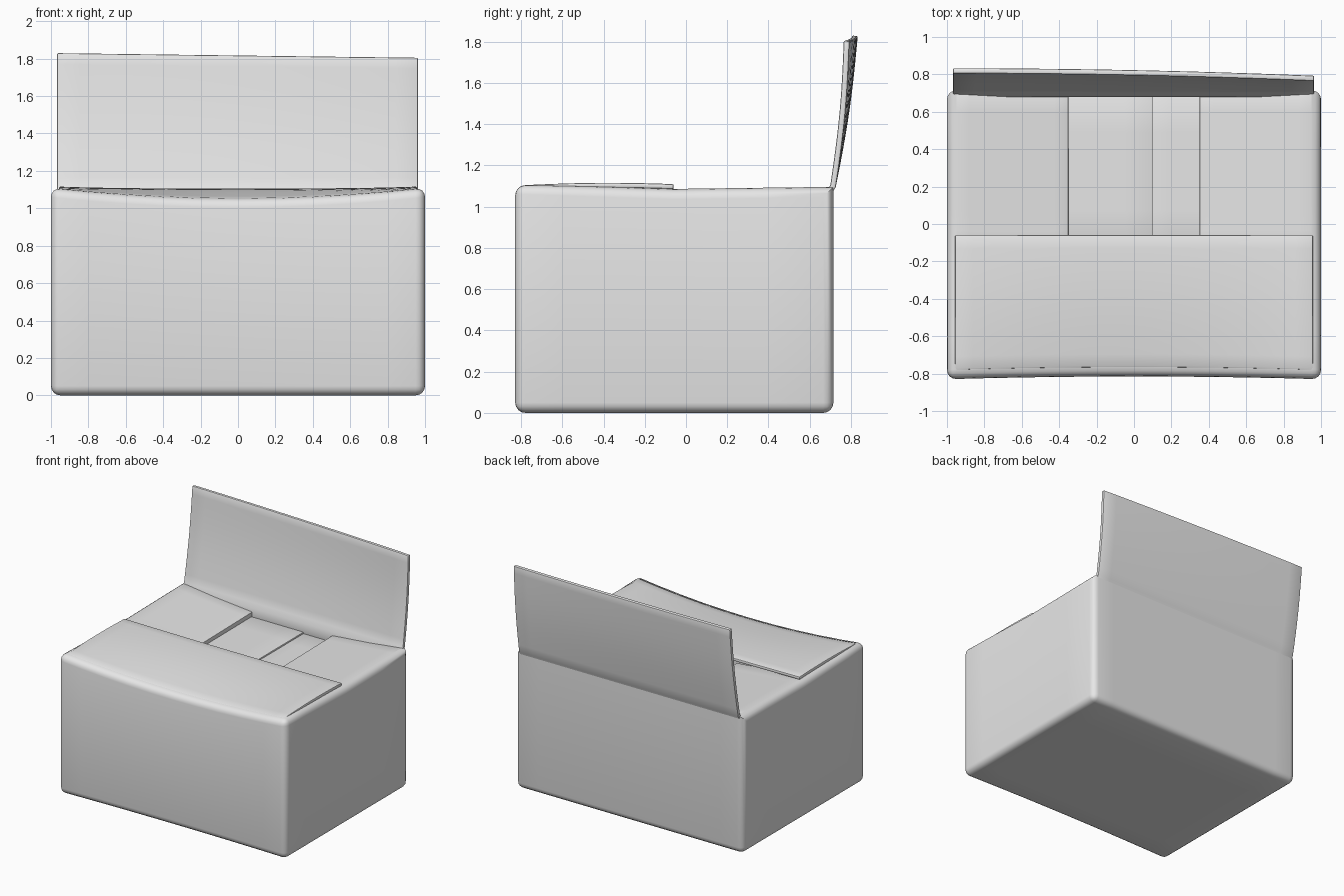
import bpy, bmesh, math

if "Cube" in bpy.data.objects:
    bpy.data.objects.remove(bpy.data.objects["Cube"])

grey = bpy.data.materials.new("plain grey")
grey.diffuse_color = (0.8, 0.8, 0.8, 1)
grey.use_nodes = True
grey.node_tree.nodes["Principled BSDF"].inputs["Base Color"].default_value = grey.diffuse_color

FRONT, BACK, TOP = -0.83, 0.715, 1.11


def clamp(v):
    return max(0.0, min(1.0, v))


def finish(name, bm, thickness=0):
    """Turn a bmesh into a smooth-shaded object, optionally thickened."""
    mesh = bpy.data.meshes.new(name)
    bm.to_mesh(mesh)
    bm.free()
    obj = bpy.data.objects.new(name, mesh)
    bpy.context.collection.objects.link(obj)
    mesh.materials.append(grey)
    bpy.ops.object.select_all(action='DESELECT')
    obj.select_set(True)
    bpy.context.view_layer.objects.active = obj
    if thickness:
        solid = obj.modifiers.new("thickness", 'SOLIDIFY')
        solid.thickness = thickness
        solid.offset = -1
        bevel = obj.modifiers.new("soft edge", 'BEVEL')
        bevel.width = 0.007
        bevel.segments = 2
        bevel.limit_method = 'ANGLE'
        bevel.angle_limit = math.radians(50)
        bpy.ops.object.convert(target='MESH')
    bpy.ops.object.shade_smooth_by_angle(angle=math.radians(40))
    return obj


def panel(name, nu, nv, surface, thickness=0.025):
    """Thick sheet from a surface function of u, v in 0..1."""
    bm = bmesh.new()
    rows = [[bm.verts.new(surface(i / nu, j / nv)) for i in range(nu + 1)]
            for j in range(nv + 1)]
    for j in range(nv):
        for i in range(nu):
            bm.faces.new((rows[j][i], rows[j][i + 1],
                          rows[j + 1][i + 1], rows[j + 1][i]))
    return finish(name, bm, thickness)


def rim_height(y):
    """Height of the side rim, dipping behind the front flap."""
    if y < -0.06:
        return TOP - 0.024 * clamp((y + 0.78) / 0.72)
    return 1.086 + 0.010 * clamp((y + 0.06) / 0.75)


def bow(x):
    return max(0.0, 1 - x * x)


# Box body: rounded walls and floor, open at the top
bm = bmesh.new()
bmesh.ops.create_cube(bm, size=1)
for v in bm.verts:
    v.co = (v.co.x * 2, (FRONT + BACK) / 2 + v.co.y * (BACK - FRONT),
            (v.co.z + 0.5) * TOP)
hinge = [e for e in bm.edges
         if all(v.co.y > 0.5 and v.co.z > 1 for v in e.verts)]
bmesh.ops.bevel(bm, geom=[e for e in bm.edges if e not in hinge], offset=0.05,
                segments=4, profile=0.5, affect='EDGES')
lid_face = [f for f in bm.faces
            if f.normal.z > 0.99 and f.calc_center_median().z > 1]
bmesh.ops.delete(bm, geom=lid_face, context='FACES')
for axis, cuts in ((0, [-0.8 + 0.2 * i for i in range(9)]),
                   (1, [-0.6, -0.4, -0.2, -0.06, 0.1, 0.4])):
    for c in cuts:
        co, no = [0, 0, 0], [0, 0, 0]
        co[axis], no[axis] = c, 1
        bmesh.ops.bisect_plane(bm, geom=bm.verts[:] + bm.edges[:] + bm.faces[:],
                               plane_co=co, plane_no=no)
for v in bm.verts:
    x, y, z = v.co
    if z > 1:
        v.co.z += rim_height(y) - TOP - 0.056 * bow(x) * clamp((-0.5 - y) / 0.26)
    if y < -0.75:
        v.co.y += 0.015 * bow(x)
finish("box_body", bm)


# Front flap, folded shut and sagging towards the front edge
def front_surface(u, t):
    x = -0.957 + 1.914 * u
    y0 = -0.782 + 0.015 * bow(x)
    z = (TOP - bow(x) * (0.05 * (1 - t) ** 1.5 + 0.006)
         + 0.008 * math.sin(math.pi * t))
    return x, y0 + (-0.06 - y0) * t, z


panel("front_flap", 20, 10, front_surface, 0.024)


# Side flaps, sloping down towards the middle
def side_surface(side):
    def surface(u, t):
        a, y = 0.35 + 0.607 * u, -0.14 + 0.84 * t
        if side < 0:
            a = 0.957 - 0.607 * u
        drop = 0.056 * (0.957 - a) / 0.607
        return side * a, y, rim_height(max(y, -0.05)) - drop
    return surface


for label, side in (("left", -1), ("right", 1)):
    panel(label + "_flap", 8, 8, side_surface(side), 0.04)

# Inner flaps meeting in a small step under the side flaps
for label, x0, x1, z in (("left", -0.5, 0.1, 1.0), ("right", 0.08, 0.5, 0.988)):
    panel(label + "_inner_flap", 4, 4,
          lambda u, t: (x0 + (x1 - x0) * u, -0.14 + 0.84 * t, z))


# Open back flap, standing up and leaning slightly back
def back_surface(u, t):
    x = -0.968 + 1.93 * u
    row = t * 14 - 2
    thick = 0.028
    if row < -0.5:
        return x, 0.708 - thick, 0.97 if row < -1.5 else 1.07
    s = clamp(row / 12)
    top_z = 1.83 - 0.013 * (x + 0.968)
    top_y = 0.833 - 0.011 * (x + 0.95) ** 2
    y = 0.728 + (top_y - 0.728) * s + 0.012 * math.sin(math.pi * s)
    return x, y - thick, 1.105 + (top_z - 1.105) * s


panel("back_flap", 16, 14, back_surface, 0.028)
